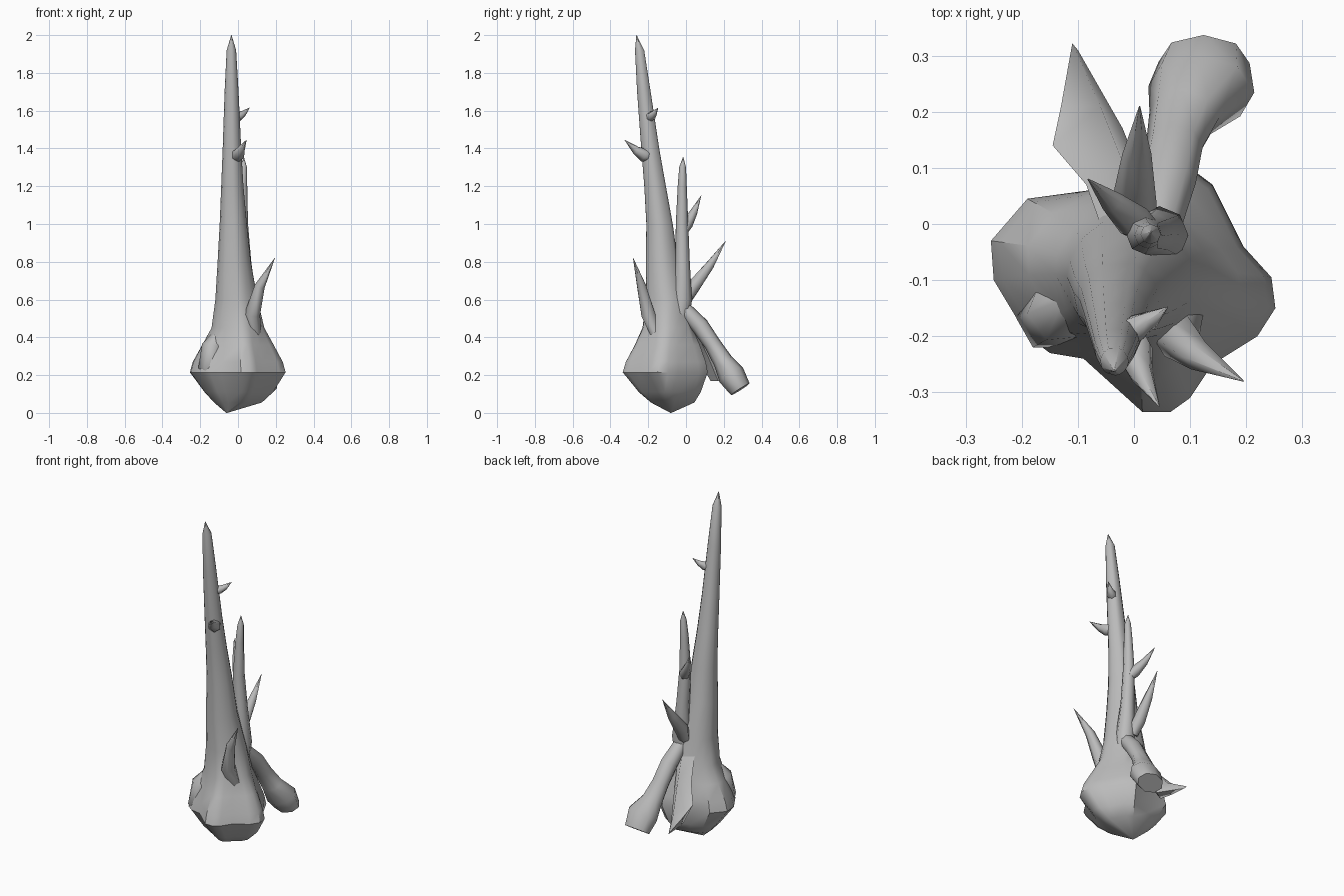
import bpy, bmesh, math
from mathutils import Vector

cube = bpy.data.objects.get("Cube")
if cube:
    bpy.data.objects.remove(cube, do_unlink=True)

grey = bpy.data.materials.new("plain grey")
grey.use_nodes = True
COLOUR = (0.5, 0.5, 0.5, 1)
grey.diffuse_color = COLOUR
grey.node_tree.nodes["Principled BSDF"].inputs["Base Color"].default_value = COLOUR


def loft(name, rings, angle=65):
    """Skin a list of equal-length point rings and close both ends."""
    bm = bmesh.new()
    loops = [[bm.verts.new(p) for p in ring] for ring in rings]
    n = len(loops[0])
    for a, b in zip(loops, loops[1:]):
        for i in range(n):
            j = (i + 1) % n
            bm.faces.new((a[i], a[j], b[j], b[i]))
    bm.faces.new(loops[0][::-1])
    bm.faces.new(loops[-1])
    bmesh.ops.remove_doubles(bm, verts=bm.verts, dist=0.0005)
    bmesh.ops.recalc_face_normals(bm, faces=bm.faces)
    mesh = bpy.data.meshes.new(name)
    bm.to_mesh(mesh)
    bm.free()
    mesh.materials.append(grey)
    ob = bpy.data.objects.new(name, mesh)
    bpy.context.scene.collection.objects.link(ob)
    bpy.ops.object.select_all(action='DESELECT')
    ob.select_set(True)
    bpy.context.view_layer.objects.active = ob
    bpy.ops.object.shade_smooth_by_angle(angle=math.radians(angle))


def tube(name, path, radii, sides=6, wide=1.0):
    """Sweep a polygon along a path; wide stretches it sideways towards the end."""
    pts = [Vector(p) for p in path]
    rings = []
    for i, (p, r) in enumerate(zip(pts, radii)):
        d = (pts[min(i + 1, len(pts) - 1)] - pts[max(i - 1, 0)]).normalized()
        side = d.cross(Vector((0, 1, 0.3))).normalized()
        up = side.cross(d)
        w = 1 + (wide - 1) * i / (len(pts) - 1)
        rings.append([p + r * (w * math.cos(t) * side + math.sin(t) * up)
                      for t in (2 * math.pi * k / sides for k in range(sides))])
    loft(name, rings)


# Trunk: lumpy bulb outline that blends into a round, leaning, tapering spire
outline = [(.252, -.15), (.245, -.095), (.195, -.04), (.14, .07), (.08, .115),
           (-.08, .06), (-.19, .045), (-.255, -.03), (-.25, -.1), (-.19, -.2),
           (-.15, -.23), (-.09, -.24), (.015, -.335), (.065, -.335),
           (.1, -.31), (.14, -.25), (.22, -.2)]
HEART = Vector((0, -.11))
# height, centre x, centre y, scale of bulb outline, round radius, roundness
levels = [(0, -.06, -.08, .01, 0, 0), (.055, 0, -.07, .5, .13, .2),
          (.11, .005, -.085, .72, .18, .15), (.215, 0, -.11, 1, .2, 0),
          (.27, 0, -.107, .94, .2, 0), (.36, 0, -.098, .76, .18, .2),
          (.45, 0, -.095, .58, .138, .7), (.6, -.008, -.098, .5, .112, 1),
          (.8, -.02, -.125, 0, .088, 1), (1, -.025, -.138, 0, .072, 1),
          (1.2, -.03, -.162, 0, .059, 1), (1.4, -.032, -.188, 0, .049, 1),
          (1.7, -.034, -.222, 0, .037, 1), (1.92, -.035, -.245, 0, .025, 1),
          (2, -.035, -.262, 0, .001, 1)]
rings = []
for z, cx, cy, scale, radius, mix in levels:
    ring = []
    for p in outline:
        v = Vector(p) - HEART
        q = (v * scale).lerp(v.normalized() * radius, mix)
        ring.append((cx + q.x, cy + q.y, z))
    rings.append(ring)
loft("trunk", rings, 35)

# Side lump low on the bulb
tube("side_lump", [(-.1, -.13, .42), (-.135, -.155, .35), (-.15, -.168, .24), (-.13, -.155, .16)],
     [.03, .058, .06, .02])

# Slender second stem behind the trunk
tube("rear_stem", [(.035, -.05, .4), (.045, -.02, .6), (.032, -.018, .8), (.02, -.021, 1),
                   (.025, -.02, 1.2), (.03, -.018, 1.3), (.03, -.015, 1.355)],
     [.05, .052, .038, .033, .024, .018, .001], 8)

# Roots hanging off the back: one with a swollen foot, one ending in a slanted blade
tube("flared_root", [(.04, -.02, .56), (.06, .075, .46), (.072, .14, .365),
                     (.09, .195, .275), (.12, .24, .2), (.125, .288, .125)],
     [.04, .047, .044, .052, .073, .058], 8, 1.4)
loft("blade_root", [
    [(-.06, 0, .53), (.02, 0, .53), (.03, .04, .46), (-.04, .05, .44)],
    [(-.085, .07, .38), (-.02, .11, .38), (0, .12, .29), (-.05, .06, .29)],
    [(-.145, .14, .29), (-.06, .21, .23), (-.02, .17, .17), (-.08, .13, .17)],
    [(-.13, .21, .24), (-.11, .322, .175), (-.1, .31, .165), (-.11, .2, .18)]])

# Thorns: curved path and thickest radius
thorns = {
    "front_thorn": ([(.09, -.16, .42), (.075, -.2, .52), (.115, -.235, .67), (.195, -.28, .82)], .042),
    "trunk_thorn_low": ([(-.01, -.2, 1.36), (0, -.225, 1.365), (.012, -.265, 1.39), (.045, -.325, 1.445)], .036),
    "trunk_thorn_high": ([(-.02, -.2, 1.56), (.005, -.185, 1.57), (.03, -.17, 1.585), (.06, -.148, 1.615)], .026),
    "rear_thorn_low": ([(.01, 0, .6), (.0, .04, .67), (.005, .125, .78), (.01, .21, .91)], .04),
    "rear_thorn_high": ([(.02, -.01, .97), (0, .005, 1), (-.04, .04, 1.06), (-.082, .08, 1.15)], .032),
}
for name, (path, r) in thorns.items():
    tube(name, path, [r * .8, r, r * .65, .001], 6)
